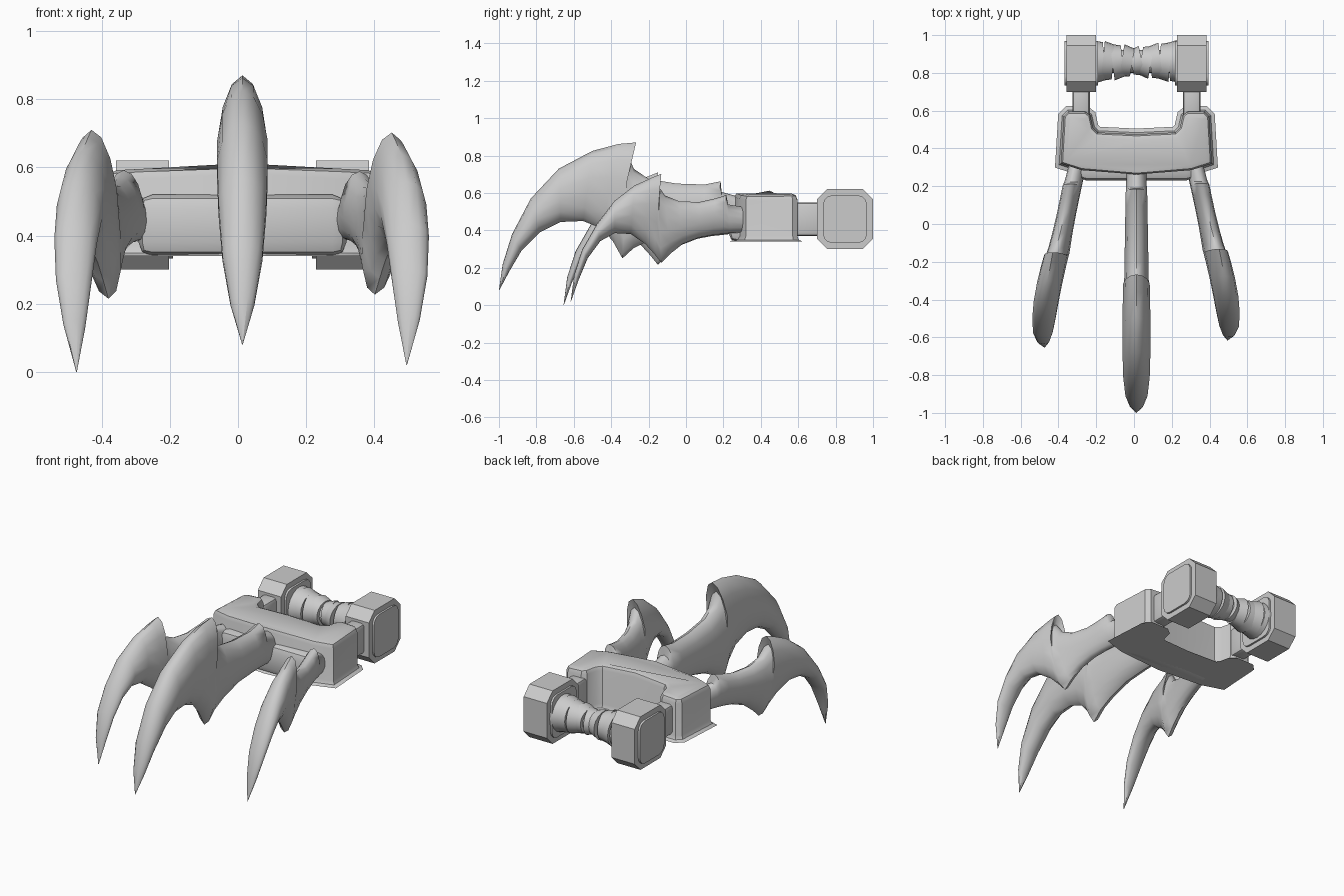
import bpy, bmesh, math
from mathutils import Matrix, Vector

if "Cube" in bpy.data.objects:
    bpy.data.objects.remove(bpy.data.objects["Cube"])

CX = 0.013  # symmetry plane of the weapon


def finish(bm, name, angle=35):
    bmesh.ops.recalc_face_normals(bm, faces=bm.faces)
    me = bpy.data.meshes.new(name)
    bm.to_mesh(me)
    bm.free()
    me.shade_smooth()
    me.set_sharp_from_angle(angle=math.radians(angle))
    ob = bpy.data.objects.new(name, me)
    bpy.context.collection.objects.link(ob)
    return ob


def bevel(bm, edges, width, segments):
    bmesh.ops.bevel(bm, geom=list(edges), offset=width, segments=segments,
                    profile=0.5, affect='EDGES')


def box(name, centre, size, width, segments=1, x_only=False):
    bm = bmesh.new()
    bmesh.ops.create_cube(bm, size=1)
    bmesh.ops.scale(bm, vec=size, verts=bm.verts)
    edges = [e for e in bm.edges
             if not x_only or abs(e.verts[0].co.x - e.verts[1].co.x) > 1e-4]
    bevel(bm, edges, width, segments)
    bmesh.ops.translate(bm, vec=centre, verts=bm.verts)
    return finish(bm, name)


def claw(name, stations, place, n=14):
    """Loft elliptical sections between the upper and lower edge of a side profile."""
    bm = bmesh.new()
    rings = []
    for uy, uz, ly, lz, w in stations:
        ring = []
        for i in range(n):
            t = 2 * math.pi * i / n
            h = math.cos(t)
            y = (uy + ly) / 2 + (uy - ly) / 2 * h
            z = (uz + lz) / 2 + (uz - lz) / 2 * h
            ring.append(bm.verts.new(place(w * math.sin(t), y, z)))
        rings.append(ring)
    for a, b in zip(rings, rings[1:]):
        for i in range(n):
            j = (i + 1) % n
            bm.faces.new((a[i], a[j], b[j], b[i]))
    bm.faces.new(rings[-1])
    bm.faces.new(rings[0])
    bmesh.ops.remove_doubles(bm, verts=bm.verts, dist=0.0008)
    return finish(bm, name, 50)


# Claws: upper y,z / lower y,z / half width, from tip to root
centre_profile = [
    (-1.0, .08, -.998, .08, .001), (-.98, .22, -.945, .18, .036),
    (-.93, .38, -.88, .29, .060), (-.83, .57, -.78, .39, .072),
    (-.68, .73, -.67, .445, .076), (-.50, .825, -.55, .45, .076),
    (-.36, .862, -.45, .41, .074), (-.267, .87, -.39, .34, .072),
    (-.307, .80, -.34, .25, .068), (-.28, .73, -.28, .305, .066),
    (-.20, .675, -.19, .35, .065), (-.05, .65, -.05, .39, .062),
    (.10, .645, .10, .40, .06), (.185, .662, .16, .40, .058),
    (.19, .605, .20, .40, .056), (.32, .57, .32, .40, .054)]
side_profile = [
    (-.655, .0, -.653, .0, .001), (-.635, .15, -.61, .12, .032),
    (-.59, .29, -.56, .24, .052), (-.51, .43, -.49, .335, .062),
    (-.41, .56, -.41, .38, .066), (-.30, .645, -.32, .375, .066),
    (-.20, .69, -.24, .32, .064), (-.15, .71, -.19, .265, .062),
    (-.172, .65, -.15, .215, .058), (-.13, .59, -.10, .265, .055),
    (-.05, .557, -.03, .32, .052), (.06, .553, .06, .355, .05),
    (.15, .573, .14, .37, .05), (.212, .592, .19, .375, .05),
    (.222, .54, .23, .38, .048), (.34, .52, .34, .385, .046)]

claw("centre_claw", centre_profile, lambda x, y, z: (CX + x, y, z))


def side_place(side, scale):
    def place(x, y, z):
        off = .314 + .228 * (.3 - y) + .1 * (z - .45)
        return (CX + side * (off - .12 * (1 - scale)) + x,
                .3 + (y - .3) * scale, .51 + (z - .51) * scale)
    return place


claw("left_claw", side_profile, side_place(-1, 1.0))
claw("right_claw", side_profile, side_place(1, .96))

# U-shaped knuckle plate, slightly crowned along its centre line
half = [(0, .262), (.29, .285), (.40, .32), (.385, .57), (.36, .595), (.27, .595),
        (.245, .575), (.23, .51), (.205, .485), (0, .475)]
outline = half + [(-x, y) for x, y in reversed(half[1:-1])]
bm = bmesh.new()
bottom = [bm.verts.new((CX + x, y, .34)) for x, y in outline]
top = [bm.verts.new((CX + x, y, .612 - .055 * abs(x))) for x, y in outline]
bm.faces.new(bottom)
bm.faces.new(top)
for i in range(len(outline)):
    j = (i + 1) % len(outline)
    bm.faces.new((bottom[i], bottom[j], top[j], top[i]))
bm.normal_update()
rim = [e for e in bm.edges if abs(e.verts[0].co.z - e.verts[1].co.z) < .1]
bevel(bm, rim, .03, 2)
finish(bm, "knuckle_plate")
box("front_lip", (CX, .30, .43), (.61, .14, .18), .04, 2)

# Rear hubs with raised caps, and the struts joining them to the plate
for side, label in ((-1, "left"), (1, "right")):
    x = CX + side * .293
    box(label + "_strut", (x, .65, .46), (.092, .22, .18), .02, 2)
    box(label + "_hub", (x, .85, .46), (.155, .30, .32), .055, 1, True)
    box(label + "_hub_cap", (x, .85, .46), (.178, .235, .255), .05, 3, True)

# Wrapped grip: overlapping tilted cone bands on a core
AXIS = Vector((CX, .86, .46))
to_x = Matrix.Rotation(math.pi / 2, 4, 'Y')


def band(name, x, r1, r2, depth, tilt):
    bm = bmesh.new()
    bmesh.ops.create_cone(bm, cap_ends=True, segments=20, radius1=r1, radius2=r2,
                          depth=depth)
    m = Matrix.Translation(AXIS + Vector((x, 0, 0))) @ Matrix.Rotation(tilt, 4, 'Z') @ to_x
    bmesh.ops.transform(bm, matrix=m, verts=bm.verts)
    finish(bm, name)


band("grip_core", 0, .06, .06, .46, 0)
tilts = [.05, -.1, .13, -.16, .2, -.18, .12, -.08, .05]
for i, tilt in enumerate(tilts):
    x = (i - 4) * .05
    r = .072 + .036 * (abs(x) / .2)
    flare = .007 if x >= 0 else -.007
    band("grip_band_%d" % (i + 1), x, r - flare, r + flare, .056, tilt)
